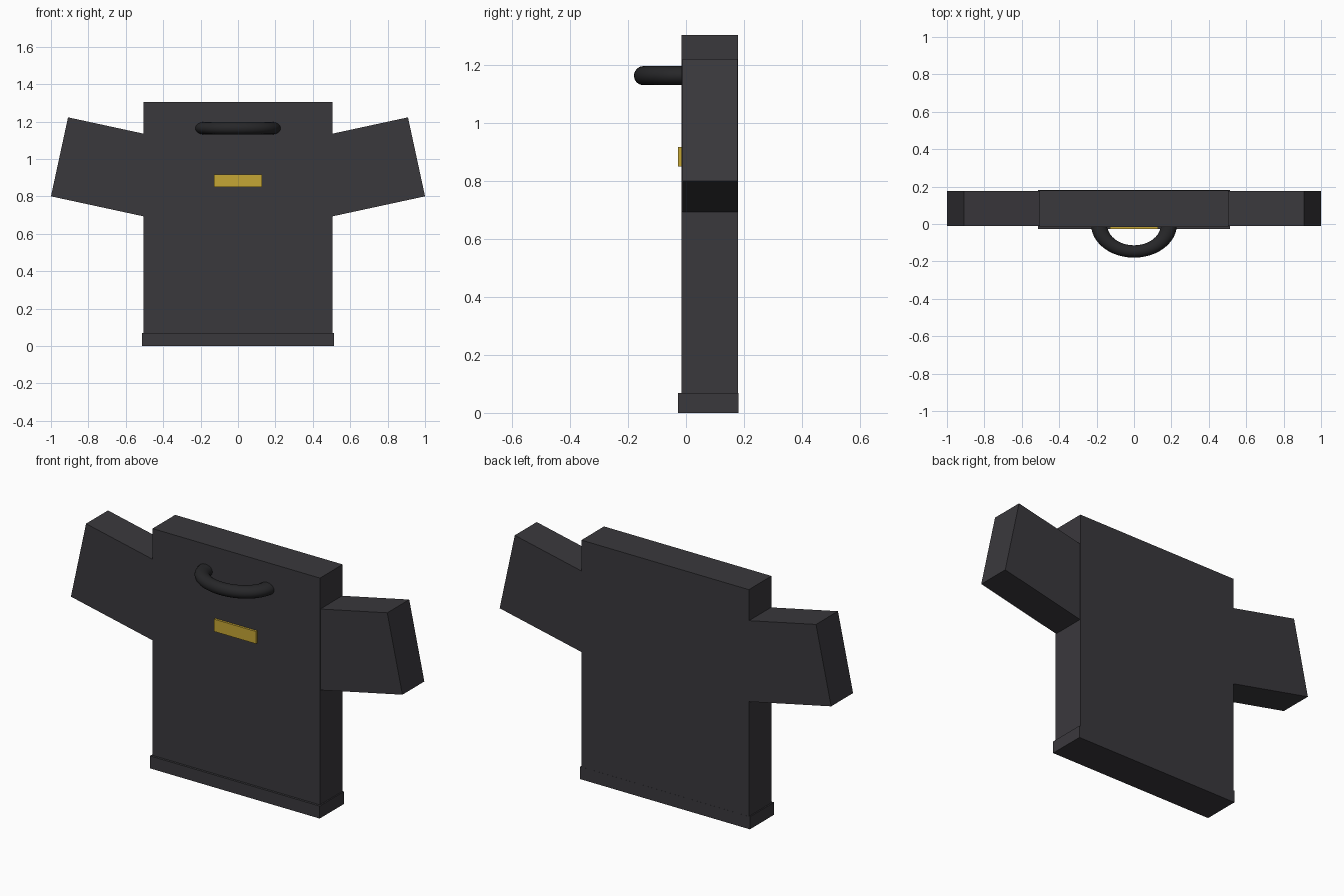
import bpy
from math import radians, sin, cos

if "Cube" in bpy.data.objects:
    bpy.data.objects.remove(bpy.data.objects["Cube"])


def material(name, rgb):
    m = bpy.data.materials.new(name)
    m.diffuse_color = (*rgb, 1)
    m.use_nodes = True
    m.node_tree.nodes["Principled BSDF"].inputs["Base Color"].default_value = m.diffuse_color
    return m


cloth = material("dark_cloth", (0.042, 0.040, 0.046))
trim = material("black_trim", (0.02, 0.02, 0.022))
gold = material("gold", (0.56, 0.38, 0.035))


def box(name, centre, size, mat, tilt=0):
    bpy.ops.mesh.primitive_cube_add(size=1, location=centre, rotation=(0, tilt, 0))
    ob = bpy.context.object
    ob.name = name
    ob.scale = size
    ob.data.materials.append(mat)
    return ob


def span_box(name, x, y, z, mat):
    centre = [(a + b) / 2 for a, b in (x, y, z)]
    size = [b - a for a, b in (x, y, z)]
    return box(name, centre, size, mat)


# Shirt body and hem band (flush at the back)
span_box("shirt_body", (-0.505, 0.505), (-0.015, 0.18), (0, 1.305), cloth)
span_box("hem_band", (-0.512, 0.512), (-0.027, 0.1805), (0, 0.068), cloth)

# Tilted sleeves, located from the lower outer corner
angle, length, height = radians(12.2), 0.55, 0.432
u = (cos(angle), sin(angle))
v = (-sin(angle), cos(angle))
cx = 1.0 - u[0] * length / 2 + v[0] * height / 2
cz = 0.80 - u[1] * length / 2 + v[1] * height / 2
for side, label in ((-1, "left"), (1, "right")):
    box(f"{label}_sleeve", (side * cx, 0.083, cz), (length, 0.189, height),
        cloth, -side * angle)

# Chest badge
span_box("chest_badge", (-0.127, 0.127), (-0.027, 0.0), (0.85, 0.917), gold)

# Oval collar ring, its rear half sunk inside the body
bpy.ops.mesh.primitive_torus_add(major_radius=0.145, minor_radius=0.033,
                                 major_segments=48, minor_segments=16,
                                 location=(0, -0.002, 1.164))
collar = bpy.context.object
collar.name = "collar_ring"
collar.scale = (1.29, 1, 1)
collar.data.materials.append(trim)
bpy.ops.object.shade_smooth_by_angle(angle=radians(40))
